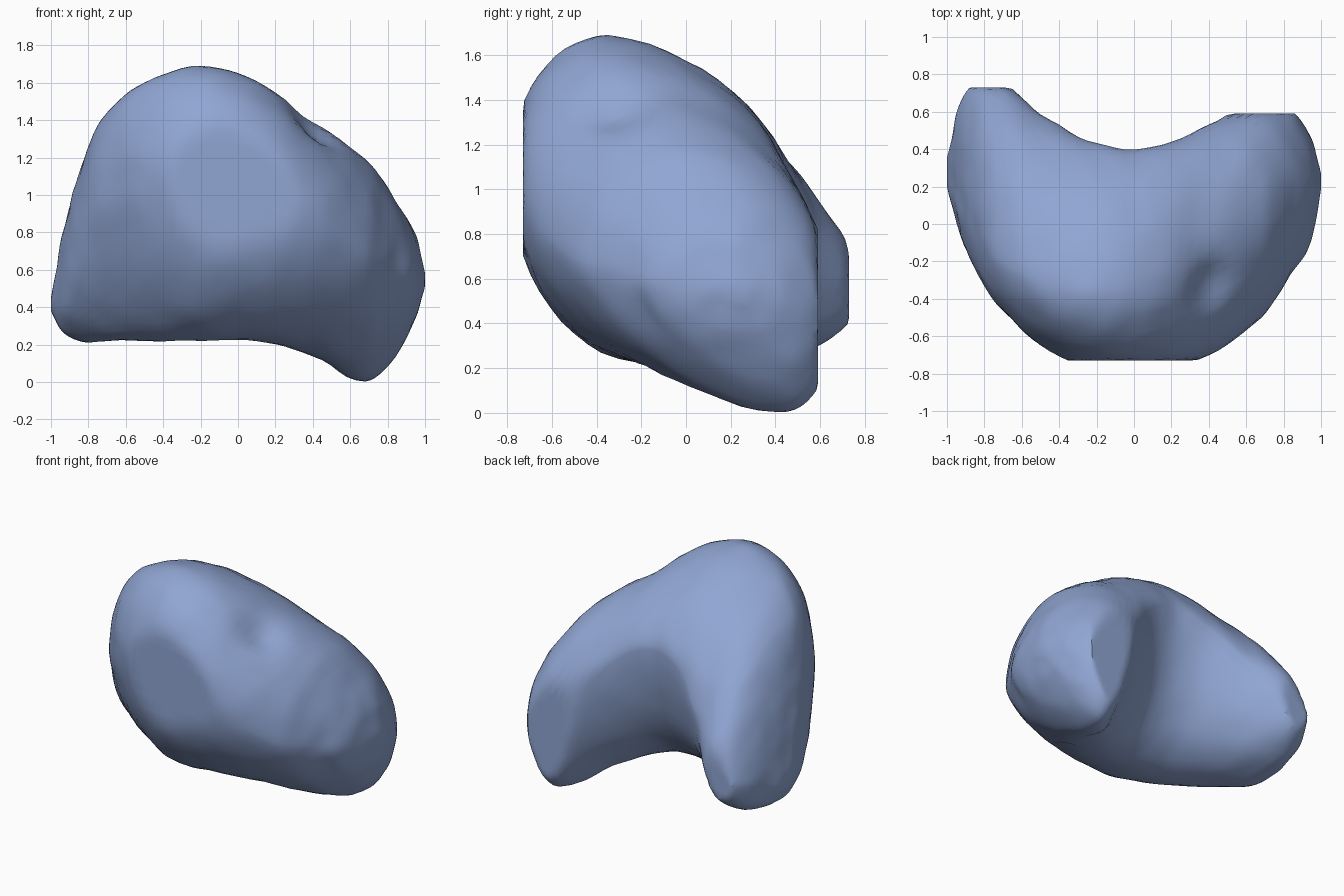
import bpy
import bmesh
import math
from mathutils import Vector, noise

cube = bpy.data.objects.get("Cube")
if cube:
    bpy.data.objects.remove(cube, do_unlink=True)

# Cross-sections: x, then the (y, z) of the front, top, back and bottom points,
# and the power of the lower front curve (higher is straighter)
SECTIONS = [
    (-1, .2, .42, .25, .46, .35, .42, .28, .38, 1),
    (-.94, -.03, .57, .12, .78, .62, .5, .25, .27, 1),
    (-.85, -.24, .82, -.02, 1.12, .75, .53, .2, .22, 1.1),
    (-.73, -.43, 1.02, -.18, 1.4, .78, .57, .08, .22, 1.2),
    (-.5, -.65, 1.1, -.3, 1.6, .59, .83, -.08, .22, 1.2),
    (-.2, -.78, 1.07, -.35, 1.69, .43, 1.12, -.17, .22, 1.03),
    (.1, -.78, 1.05, -.32, 1.61, .41, 1.13, -.12, .22, 1),
    (.4, -.7, .9, -.2, 1.4, .53, .87, .12, .14, 1.1),
    (.68, -.5, .7, 0, 1.19, .67, .47, .42, 0, 1.3),
    (.84, -.27, .64, .1, .98, .61, .45, .4, .13, 1.2),
    (.95, -.08, .57, .18, .78, .45, .5, .32, .35, 1),
    (1, .18, .55, .22, .58, .27, .54, .24, .5, 1),
]
STEPS = 6
QUARTER = 14
FRONT_CUT = -.73
RIGHT_CUT = .73
LEFT_CUT = .59


def slope(i, k):
    """Tangent of parameter k at section i."""
    before = SECTIONS[max(i - 1, 0)]
    after = SECTIONS[min(i + 1, len(SECTIONS) - 1)]
    return (after[k] - before[k]) / (after[0] - before[0])


def blend(i, t):
    """Smoothly interpolate all parameters between sections i and i + 1."""
    a, b = SECTIONS[i], SECTIONS[i + 1]
    width = b[0] - a[0]
    ease = t * t * (3 - 2 * t)
    leave = t * (1 - t) ** 2 * width
    arrive = t * t * (t - 1) * width
    row = [a[0] + width * t]
    for k in range(1, len(a)):
        row.append(a[k] + (b[k] - a[k]) * ease
                   + slope(i, k) * leave + slope(i + 1, k) * arrive)
    return row


def arc(start, end, vertical_start, power):
    """Quarter of a rounded section, running from start to end."""
    points = []
    for j in range(QUARTER):
        angle = math.pi / 2 * j / QUARTER
        c = math.cos(angle) ** power
        s = math.sin(angle) ** power
        if vertical_start:
            y = end[0] + (start[0] - end[0]) * c
            z = start[1] + (end[1] - start[1]) * s
        else:
            y = start[0] + (end[0] - start[0]) * s
            z = end[1] + (start[1] - end[1]) * c
        points.append((y, z))
    return points


def ring_points(row):
    x, power = row[0], row[-1]
    # The upper back is fuller on the left arm
    back_power = 1.28 - .26 * max(0, min(1, x * 2))
    front, top, back, bottom = [row[k:k + 2] for k in (1, 3, 5, 7)]
    outline = (arc(front, top, True, 1) + arc(top, back, False, back_power)
               + arc(back, bottom, True, .95) + arc(bottom, front, False, power))
    return [Vector((x, y, z)) for y, z in outline]


def sculpt(p):
    """Add a fold on the left shoulder, slight roughness and the flat cuts."""
    dent = math.exp(-((p - Vector((.38, -.32, 1.33))).length / .13) ** 2)
    p = p + Vector((-.3, .5, -.8)) * dent * .09
    p += noise.noise_vector(p * 7) * .008
    p.y = max(FRONT_CUT, min(p.y, RIGHT_CUT if p.x < 0 else LEFT_CUT))
    p.z = max(p.z, 0)
    return p


# Curved body, lofted from side to side
rows = [blend(i, s / STEPS) for i in range(len(SECTIONS) - 1) for s in range(STEPS)]
rows.append(list(SECTIONS[-1]))
bm = bmesh.new()
rings = [[bm.verts.new(sculpt(p)) for p in ring_points(row)] for row in rows]
for r, s in zip(rings, rings[1:]):
    for j in range(len(r)):
        n = (j + 1) % len(r)
        bm.faces.new((r[j], r[n], s[n], s[j]))
bm.faces.new(rings[0])
bm.faces.new(rings[-1])
bmesh.ops.recalc_face_normals(bm, faces=bm.faces)
mesh = bpy.data.meshes.new("curved_body")
bm.to_mesh(mesh)
bm.free()
body = bpy.data.objects.new("curved_body", mesh)
bpy.context.collection.objects.link(body)

# Soft blue surface
blue = bpy.data.materials.new("soft_blue")
blue.use_nodes = True
colour = (.28, .38, .65, 1)
blue.diffuse_color = colour
blue.node_tree.nodes["Principled BSDF"].inputs["Base Color"].default_value = colour
mesh.materials.append(blue)

bpy.ops.object.select_all(action="DESELECT")
body.select_set(True)
bpy.context.view_layer.objects.active = body
bpy.ops.object.shade_smooth_by_angle(angle=math.radians(30))
